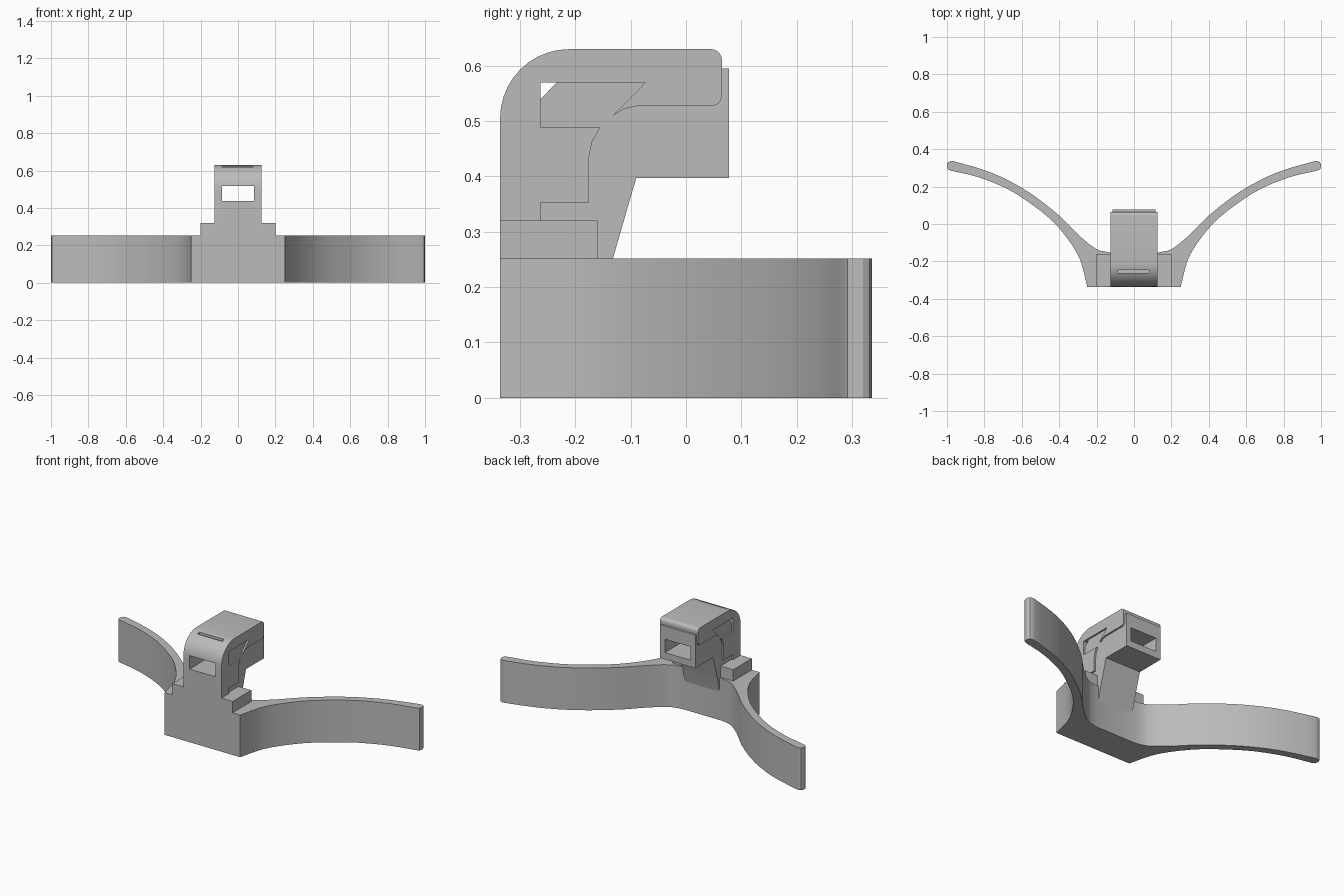
import bpy, bmesh, math
from mathutils import Vector

cube = bpy.data.objects.get("Cube")
if cube:
    bpy.data.objects.remove(cube, do_unlink=True)

GREY = (0.5, 0.5, 0.5, 1)
mat = bpy.data.materials.new("plain grey plastic")
mat.use_nodes = True
mat.diffuse_color = GREY
mat.node_tree.nodes["Principled BSDF"].inputs["Base Color"].default_value = GREY

FRONT, BASE_TOP = -0.336, 0.252


def prism(name, outline, low, high, axis):
    """Extrude a 2D outline along z (outline is x, y) or along x (outline is y, z)."""
    def place(p, d):
        return (p[0], p[1], d) if axis == "z" else (d, p[0], p[1])
    bm = bmesh.new()
    face = bm.faces.new([bm.verts.new(place(p, low)) for p in outline])
    extruded = bmesh.ops.extrude_face_region(bm, geom=[face])["geom"]
    shift = Vector(place((0, 0), high - low))
    bmesh.ops.translate(bm, vec=shift, verts=[v for v in extruded if isinstance(v, bmesh.types.BMVert)])
    bmesh.ops.recalc_face_normals(bm, faces=bm.faces)
    mesh = bpy.data.meshes.new(name)
    bm.to_mesh(mesh)
    bm.free()
    mesh.materials.append(mat)
    obj = bpy.data.objects.new(name, mesh)
    bpy.context.collection.objects.link(obj)
    return obj


def box(name, x, y, z):
    return prism(name, [(x[0], y[0]), (x[1], y[0]), (x[1], y[1]), (x[0], y[1])], z[0], z[1], "z")


def select(obj):
    bpy.ops.object.select_all(action="DESELECT")
    obj.select_set(True)
    bpy.context.view_layer.objects.active = obj


def combine(obj, other, operation):
    mod = obj.modifiers.new("combine", "BOOLEAN")
    mod.object, mod.operation, mod.solver = other, operation, "EXACT"
    select(obj)
    bpy.ops.object.modifier_apply(modifier=mod.name)
    bpy.data.objects.remove(other, do_unlink=True)


def smooth(obj, degrees=30):
    select(obj)
    bpy.ops.object.shade_smooth_by_angle(angle=math.radians(degrees))


def spline(points, steps=3):
    """Smooth curve through the points."""
    pts = [Vector(p) for p in points]
    pts = [2 * pts[0] - pts[1]] + pts + [2 * pts[-1] - pts[-2]]
    out = []
    for a, b, c, d in zip(pts, pts[1:], pts[2:], pts[3:]):
        for i in range(steps):
            t = i / steps
            out.append(0.5 * (2 * b + (c - a) * t + (2 * a - 5 * b + 4 * c - d) * t ** 2
                              + (3 * b - a - 3 * c + d) * t ** 3))
    return [tuple(p) for p in out] + [tuple(points[-1])]


def arc(centre, radius, start, end, steps=6):
    angles = [math.radians(start + (end - start) * i / steps) for i in range(steps + 1)]
    return [(centre[0] + radius * math.cos(a), centre[1] + radius * math.sin(a)) for a in angles]


# Base block flowing into two curved arms, mirrored across x
front_curve = spline([(0.25, FRONT), (0.285, -0.2), (0.34, -0.1), (0.43, 0.01),
                      (0.54, 0.1), (0.67, 0.184), (0.83, 0.25), (0.98, 0.285)])
tip = [(0.995, 0.292), (1, 0.305), (1, 0.32), (0.993, 0.332), (0.98, 0.336)]
back_curve = spline([(0.965, 0.336), (0.8, 0.288), (0.67, 0.232), (0.54, 0.155), (0.4, 0.045),
                     (0.3, -0.055), (0.205, -0.132), (0.13, -0.152)])
half = front_curve + tip + back_curve
smooth(prism("base_and_arms", half + [(-x, y) for x, y in reversed(half)], 0, BASE_TOP, "z"))

# Shoulder blocks beside the mount
for side, x in (("right", (-0.2, -0.126)), ("left", (0.126, 0.2))):
    box(side + "_shoulder", x, (FRONT, -0.16), (BASE_TOP, 0.32))

# Outer strap of the mount, with its hooked side contour
strap = prism("mount_head",
              [(FRONT, BASE_TOP)] + arc((-0.211, 0.505), 0.125, 180, 90, 10)
              + arc((0.045, 0.61), 0.02, 90, 0) + arc((0.045, 0.547), 0.02, 0, -90)
              + [(-0.09, 0.527), (-0.112, 0.522), (-0.132, 0.51), (-0.073, 0.57), (-0.263, 0.57),
                 (-0.263, 0.488), (-0.155, 0.488), (-0.17, 0.462), (-0.175, 0.435),
                 (-0.175, 0.353), (-0.263, 0.353), (-0.263, 0.32), (-0.16, 0.32),
                 (-0.16, BASE_TOP)],
              -0.126, 0.126, "x")

# Narrower inner body and sloping support
core = prism("inner_body",
             [(-0.3, BASE_TOP), (-0.3, 0.5), (-0.21, 0.595), (0.078, 0.595), (0.078, 0.397),
              (-0.09, 0.397), (-0.132, BASE_TOP)], -0.116, 0.116, "x")
combine(strap, core, "UNION")

# Window through the head, and the shallow slot on its rounded top
combine(strap, box("window", (-0.085, 0.085), (-0.5, 0.5), (0.437, 0.517)), "DIFFERENCE")
combine(strap, box("slot", (-0.085, 0.08), (-0.262, -0.246), (0.6, 0.7)), "DIFFERENCE")
smooth(strap)

# Root of the support, blending into the back of the base
prism("support_root", [(-0.16, 0.1), (-0.16, BASE_TOP), (-0.132, BASE_TOP), (-0.152, 0.17)],
      -0.116, 0.116, "x")
